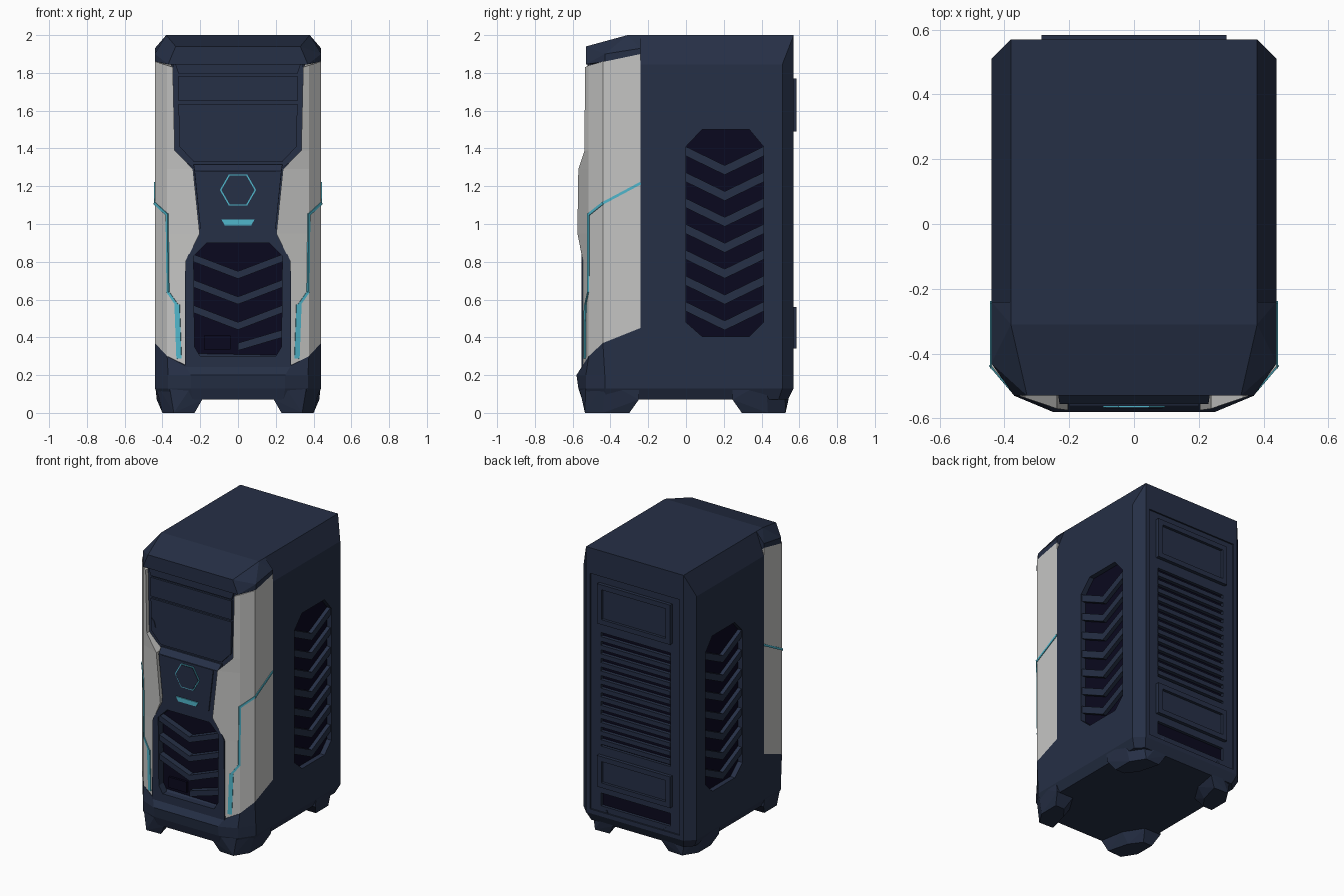
import bpy, bmesh, math
from mathutils import Vector

if "Cube" in bpy.data.objects:
    bpy.data.objects.remove(bpy.data.objects["Cube"])


def material(name, rgb):
    m = bpy.data.materials.new(name)
    m.diffuse_color = (*rgb, 1)
    m.use_nodes = True
    m.node_tree.nodes["Principled BSDF"].inputs["Base Color"].default_value = m.diffuse_color
    return m


NAVY = material("navy_shell", (0.019, 0.029, 0.061))
DARK = material("dark_interior", (0.003, 0.0025, 0.013))
WHITE = material("light_grey_panel", (0.56, 0.56, 0.55))
CYAN = material("cyan_light", (0.08, 0.47, 0.60))


def make(name, bm, mat):
    bmesh.ops.recalc_face_normals(bm, faces=bm.faces)
    me = bpy.data.meshes.new(name)
    bm.to_mesh(me)
    bm.free()
    me.materials.append(mat)
    ob = bpy.data.objects.new(name, me)
    bpy.context.collection.objects.link(ob)
    return ob


def loft(name, rings, mat):
    """Closed solid through rings with equal point counts."""
    bm = bmesh.new()
    vs = [[bm.verts.new(p) for p in r] for r in rings]
    n = len(vs[0])
    for a, b in zip(vs, vs[1:]):
        for i in range(n):
            j = (i + 1) % n
            bm.faces.new((a[i], a[j], b[j], b[i]))
    bm.faces.new(vs[0][::-1])
    bm.faces.new(vs[-1])
    return make(name, bm, mat)


def hull(name, pts, mat):
    bm = bmesh.new()
    for p in pts:
        bm.verts.new(p)
    res = bmesh.ops.convex_hull(bm, input=bm.verts[:])
    inner = [g for g in res["geom_interior"] if isinstance(g, bmesh.types.BMVert)]
    bmesh.ops.delete(bm, geom=inner, context='VERTS')
    bmesh.ops.dissolve_limit(bm, angle_limit=0.01, verts=bm.verts[:], edges=bm.edges[:])
    return make(name, bm, mat)


def prism(name, pts, axis, d0, d1, mat):
    """Extrude a flat outline along x (points are y,z) or y (points are x,z)."""
    place = (lambda u, v, d: (d, u, v)) if axis == 'x' else (lambda u, v, d: (u, d, v))
    return loft(name, [[place(u, v, d) for u, v in pts] for d in (d0, d1)], mat)


def rect(u0, u1, v0, v1):
    return [(u0, v0), (u1, v0), (u1, v1), (u0, v1)]


def sym(half):
    """Mirror a half outline (top to bottom, first value positive)."""
    return half + [(-p[0], *p[1:]) for p in reversed(half)]


def both(pts):
    return [(s * x, y, z) for x, y, z in pts for s in (1, -1)]


def chevron(c, w, z_end, z_mid, h):
    return [(c - w, z_end), (c, z_mid), (c + w, z_end),
            (c + w, z_end + h), (c, z_mid + h), (c - w, z_end + h)]


def cut(ob, cutter):
    m = ob.modifiers.new("cut", 'BOOLEAN')
    m.operation, m.solver, m.object = 'DIFFERENCE', 'EXACT', cutter
    bpy.context.view_layer.objects.active = ob
    bpy.ops.object.modifier_apply(modifier=m.name)
    bpy.data.objects.remove(cutter)


# Main case body with chamfered rear corners
plan = [(0.44, -0.24), (0.44, 0.51), (0.38, 0.57)]
low = [(0.41, -0.24), (0.41, 0.49), (0.36, 0.54)]
body = loft("case_body", [[(x, y, z) for x, y in sym(p)] for p, z in
                          ((low, 0.07), (plan, 0.13), (plan, 1.845))], NAVY)
VENT = [(0.085, 1.5), (0.335, 1.5), (0.41, 1.41), (0.41, 0.48),
        (0.335, 0.405), (0.085, 0.405), (0.0, 0.48), (0.0, 1.41)]
cut(body, prism("vent_cutter", VENT, 'x', -1, 1, NAVY))
cut(body, prism("back_cutter", rect(-0.35, 0.35, 0.16, 1.82), 'y', 0.56, 0.8, NAVY))
cut(body, prism("slat_cutter", rect(-0.27, 0.27, 0.62, 1.42), 'y', 0.51, 0.8, NAVY))
cut(body, prism("slot_cutter", rect(-0.27, 0.27, 0.2, 0.29), 'y', 0.51, 0.8, NAVY))
prism("interior", rect(-0.2, 0.54, 0.15, 1.8), 'x', -0.405, 0.405, DARK)

# Side vent chevron slats
for i in range(7):
    z = 1.36 - 0.137 * i
    prism(f"side_vent_slat_{i}", chevron(0.205, 0.206, z, z - 0.10, 0.05),
          'x', -0.432, 0.432, NAVY)

# Back slats and raised frames
for i in range(13):
    z = 0.635 + 0.0605 * i
    prism(f"back_slat_{i}", rect(-0.272, 0.272, z, z + 0.032), 'y', 0.53, 0.564, NAVY)
for name, z0, z1 in (("upper", 1.49, 1.77), ("lower", 0.34, 0.56)):
    frame = prism(f"back_{name}_frame", rect(-0.285, 0.285, z0, z1), 'y', 0.53, 0.584, NAVY)
    cut(frame, prism("frame_cutter", rect(-0.25, 0.25, z0 + 0.035, z1 - 0.035),
                     'y', 0.565, 0.8, NAVY))

# Top cap: rear part, and front part sloping down to the face
hull("rear_top_cap", both([(0.38, 0.57, 2), (0.38, -0.26, 2), (0.44, 0.51, 1.845),
                           (0.38, 0.57, 1.845), (0.44, -0.24, 1.845)]), NAVY)
hull("front_top_cap", both([(0.38, -0.24, 2), (0.38, -0.31, 2), (0.33, -0.53, 1.94),
                            (0.44, -0.24, 1.93), (0.44, -0.24, 1.90), (0.44, -0.43, 1.90),
                            (0.44, -0.43, 1.86), (0.37, -0.53, 1.845),
                            (0.40, -0.24, 1.86)]), NAVY)

# Core behind the front panels
core = sym([(0.42, -0.2), (0.42, -0.42), (0.35, -0.485)])
loft("front_core", [[(x, y, z) for x, y in core] for z in (0.2, 1.87)], NAVY)

# Base skirt under the front panels
loft("front_base", [
    sym([(0.41, -0.2, 0.07), (0.41, -0.42, 0.07), (0.35, -0.51, 0.07), (0.24, -0.55, 0.07)]),
    sym([(0.44, -0.24, 0.13), (0.44, -0.43, 0.13), (0.37, -0.53, 0.13), (0.25, -0.57, 0.13)]),
    sym([(0.44, -0.24, 0.20), (0.44, -0.43, 0.20), (0.37, -0.53, 0.20), (0.25, -0.58, 0.20)]),
    sym([(0.44, -0.24, 0.45), (0.44, -0.44, 0.37), (0.375, -0.515, 0.30), (0.28, -0.548, 0.25)]),
], NAVY)

# Four feet
foot = [(0.44, -0.25, 0.16), (0.44, -0.43, 0.17), (0.37, -0.53, 0.18), (0.22, -0.575, 0.18),
        (0.19, -0.55, 0.07), (0.22, -0.38, 0.07), (0.30, -0.25, 0.07), (0.43, -0.25, 0.07),
        (0.23, -0.53, 0), (0.27, -0.38, 0), (0.33, -0.30, 0), (0.40, -0.30, 0),
        (0.40, -0.44, 0), (0.34, -0.535, 0)]
for s in (1, -1):
    for name, k in (("front", 1), ("rear", -0.985)):
        hull(f"{name}_foot_{'right' if s > 0 else 'left'}",
             [(s * x, k * y, z) for x, y, z in foot], NAVY)

# Light side panels: inner edge x, front y, height
rows = [(0.28, -0.545, 0.25), (0.278, -0.545, 0.80), (0.203, -0.575, 0.95),
        (0.238, -0.57, 1.29), (0.335, -0.537, 1.39), (0.345, -0.535, 1.83)]
rise = {0: (0, 0, 0.05, 0.12, 0.20, 0.20), 5: (0, 0, 0.01, 0.03, 0.07, 0.07)}
stripe = [(0.441, -0.243, 1.215), (0.441, -0.44, 1.11), (0.376, -0.516, 1.05),
          (0.371, -0.517, 0.64), (0.322, -0.533, 0.57), (0.312, -0.536, 0.29)]
for s, side in ((1, "right"), (-1, "left")):
    rings = []
    for i, (xi, yf, z) in enumerate(rows):
        cols = [(xi, -0.45), (xi, yf), (0.375, -0.515), (0.44, -0.44), (0.44, -0.24), (0.40, -0.24)]
        rings.append([(s * x, y, z + d) for (x, y), d in zip(cols, rise.get(i, (0,) * 6))])
    loft(f"front_panel_{side}", rings, WHITE)
    # Cyan light strip running over the panel, wider at the bottom
    for i, (p, q) in enumerate(zip(stripe, stripe[1:])):
        r = 0.014 if i == 4 else 0.007
        a, b = Vector(p), Vector(q)
        t = (b - a).normalized()
        n = Vector((1, 0, 0)) if i == 0 else Vector((0.75, -0.66, 0)) if i < 3 else Vector((0.3, -0.95, 0))
        w = t.cross(n).normalized() * r
        n = n * 0.004
        ring = lambda c: [(s * v.x, v.y, v.z) for v in (c + w + n, c - w + n, c - w - n, c + w - n)]
        loft(f"light_strip_{side}_{i}", [ring(a - t * 0.003), ring(b + t * 0.003)], CYAN)

# Drive bay with its doors
prism("drive_bay", sym([(0.345, 1.87), (0.337, 1.38), (0.24, 1.30)]), 'y', -0.508, -0.45, NAVY)
for name, half in (("top_trim", [(0.335, 1.855), (0.315, 1.795)]),
                   ("upper_door", [(0.315, 1.783), (0.315, 1.65)]),
                   ("lower_door", [(0.315, 1.635), (0.31, 1.41), (0.235, 1.33)])):
    prism(f"drive_bay_{name}", sym(half), 'y', -0.522, -0.50, NAVY)
for s in (1, -1):
    prism("door_catch", [(s * 0.305, 1.50), (s * 0.285, 1.48), (s * 0.275, 1.44), (s * 0.305, 1.42)],
          'y', -0.527, -0.52, NAVY)

# Control panel with power button and indicator light
hull("control_panel", both([(0.235, -0.52, 1.315), (0.23, -0.555, 1.28), (0.198, -0.555, 0.965),
                            (0.235, -0.46, 1.315), (0.198, -0.46, 0.965)]), NAVY)
prism("control_plate", sym([(0.20, 1.28), (0.165, 0.985)]), 'y', -0.562, -0.55, NAVY)
hexagon = [(math.cos(k * math.pi / 3), math.sin(k * math.pi / 3)) for k in range(6)]
for name, r, y, mat in (("button_light_ring", 0.096, -0.566, CYAN), ("power_button", 0.088, -0.570, NAVY)):
    prism(name, [(r * u, 1.18 + r * v) for u, v in hexagon], 'y', y, -0.555, mat)
prism("indicator_light", sym([(0.087, 1.023), (0.07, 0.992)]), 'y', -0.568, -0.56, CYAN)

# Lower front grille
grille = prism("grille_frame", sym([(0.203, 0.975), (0.279, 0.80), (0.282, 0.235)]),
               'y', -0.553, -0.46, NAVY)
opening = sym([(0.165, 0.90), (0.235, 0.83), (0.23, 0.35), (0.20, 0.30)])
cut(grille, prism("grille_cutter", opening, 'y', -0.8, -0.4, NAVY))
prism("grille_back", rect(-0.25, 0.25, 0.28, 0.92), 'y', -0.50, -0.47, DARK)
for i in range(3):
    z = 0.80 - 0.135 * i
    prism(f"grille_slat_{i}", chevron(0, 0.236, z, z - 0.09, 0.04), 'y', -0.542, -0.49, NAVY)
prism("grille_half_slat", [(0, 0.33), (0.236, 0.40), (0.236, 0.44), (0, 0.37)],
      'y', -0.542, -0.49, NAVY)
prism("grille_plate", rect(-0.18, -0.04, 0.335, 0.41), 'y', -0.515, -0.49, DARK)
